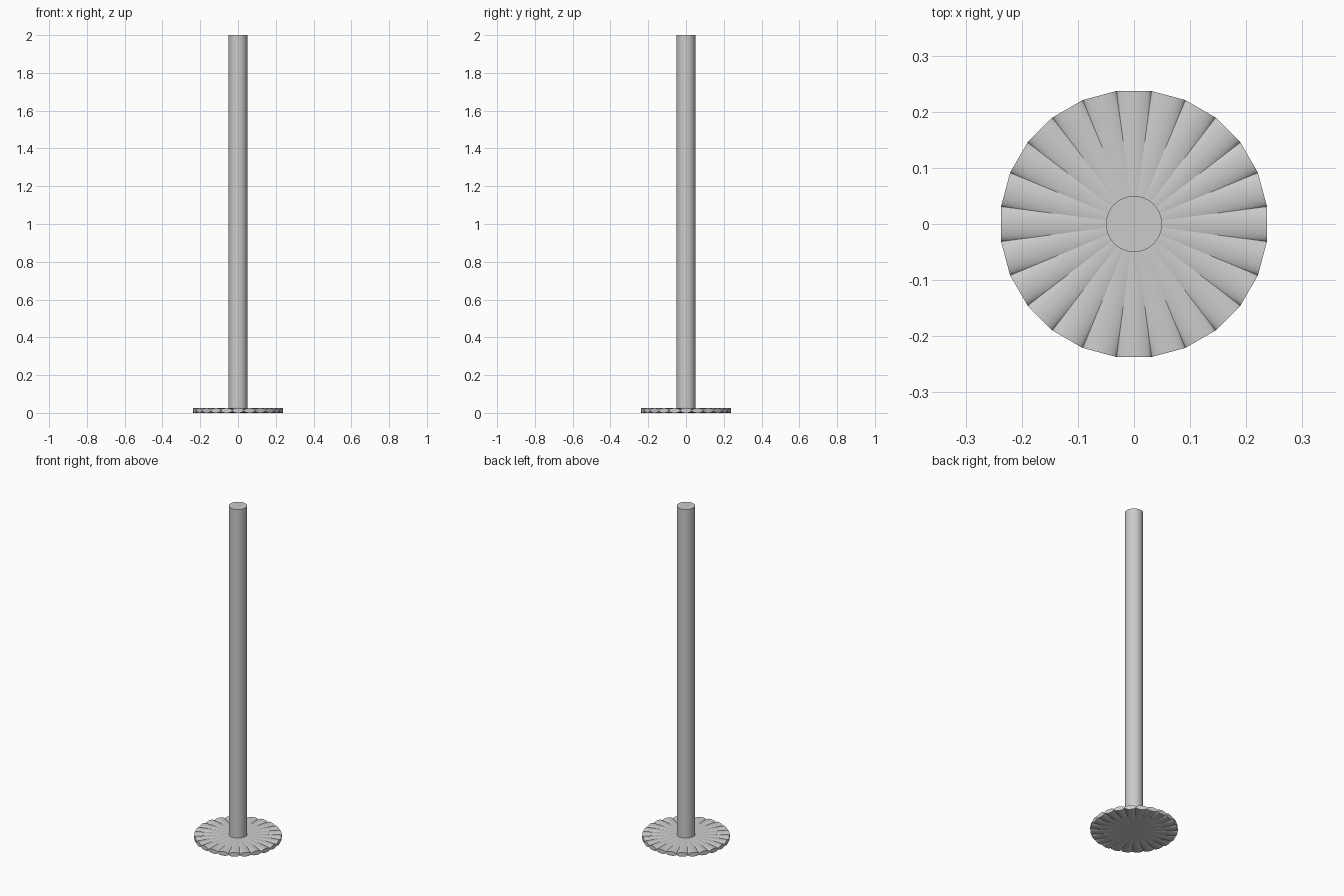
import bpy
import math

if "Cube" in bpy.data.objects:
    bpy.data.objects.remove(bpy.data.objects["Cube"])


def smooth(obj):
    bpy.ops.object.select_all(action='DESELECT')
    obj.select_set(True)
    bpy.context.view_layer.objects.active = obj
    bpy.ops.object.transform_apply(location=False, rotation=True, scale=True)
    bpy.ops.object.shade_smooth_by_angle(angle=math.radians(40))


# Upright pole
bpy.ops.mesh.primitive_cylinder_add(vertices=32, radius=0.05, depth=1.995,
                                    location=(0, 0, 1.0025))
pole = bpy.context.object
pole.name = "pole"
smooth(pole)

# Round foot: flattened rods crossing at the centre, giving a scalloped rim
RODS = 12
HALF_LENGTH = 0.237
HALF_WIDTH = HALF_LENGTH * math.tan(math.pi / (2 * RODS))
HALF_HEIGHT = 0.0125
for i in range(RODS):
    bpy.ops.mesh.primitive_cylinder_add(vertices=32, radius=1, depth=2 * HALF_LENGTH,
                                        location=(0, 0, HALF_HEIGHT),
                                        rotation=(0, math.pi / 2, i * math.pi / RODS))
    rod = bpy.context.object
    rod.name = f"foot_rod_{i + 1}"
    # local x points down, local y across the rod
    rod.scale = (HALF_HEIGHT, HALF_WIDTH, 1)
    smooth(rod)
